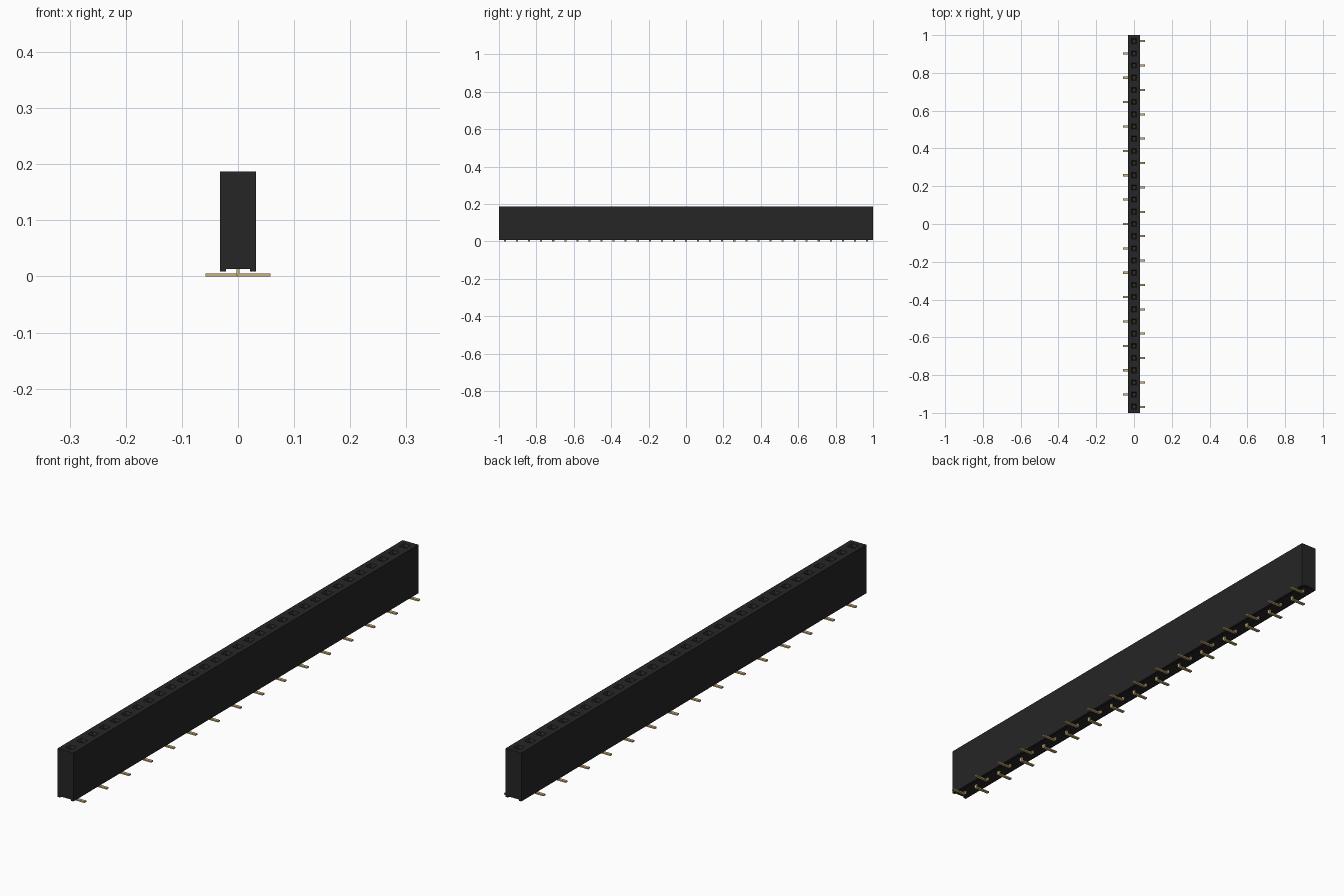
import bpy, bmesh, math

cube = bpy.data.objects.get("Cube")
if cube:
    bpy.data.objects.remove(cube, do_unlink=True)

COUNT = 31
PITCH = 2.0 / COUNT
HALF = 0.0318            # half width of the housing
BOTTOM, TOP = 0.009, 0.187


def material(name, rgb):
    m = bpy.data.materials.new(name)
    m.use_nodes = True
    m.diffuse_color = (*rgb, 1)
    m.node_tree.nodes["Principled BSDF"].inputs["Base Color"].default_value = (*rgb, 1)
    return m


black = material("black plastic", (0.02, 0.019, 0.019))
gold = material("gold metal", (0.62, 0.45, 0.19))


def finish(bm, name, mat):
    bmesh.ops.recalc_face_normals(bm, faces=bm.faces)
    mesh = bpy.data.meshes.new(name)
    bm.to_mesh(mesh)
    bm.free()
    mesh.materials.append(mat)
    ob = bpy.data.objects.new(name, mesh)
    bpy.context.collection.objects.link(ob)
    return ob


def sweep(bm, profile, stations):
    """Join copies of an xz profile at the given y stations, capping both ends."""
    rings = [[bm.verts.new((x, y, z)) for x, z in profile] for y in stations]
    n = len(profile)
    for a, b in zip(rings, rings[1:]):
        for k in range(n):
            j = (k + 1) % n
            bm.faces.new((a[k], a[j], b[j], b[k]))
    bm.faces.new(rings[0])
    bm.faces.new(rings[-1][::-1])


# Housing: channelled underside, one top cell per socket
bm = bmesh.new()
notch = 0.0215
sweep(bm,
      [(-HALF, BOTTOM), (-notch, BOTTOM), (-notch, 0.0135), (notch, 0.0135),
       (notch, BOTTOM), (HALF, BOTTOM), (HALF, TOP), (-HALF, TOP)],
      [-1 + i * PITCH for i in range(COUNT + 1)])
bmesh.ops.recalc_face_normals(bm, faces=bm.faces)
bm.normal_update()

# Sockets: square mouth, tapered lead-in, deep shaft
tops = [f for f in bm.faces if f.normal.z > 0.9 and f.calc_center_median().z > TOP - 0.001]
for thickness, depth in ((0.0185, 0), (0.005, -0.008), (0.0003, -0.1)):
    bmesh.ops.inset_individual(bm, faces=tops, thickness=thickness, depth=depth,
                               use_even_offset=True)
finish(bm, "housing", black)

# Contacts: upright shank bent into a flat foot, alternating sides
BEND = 0.004
arc = [(-0.003 + BEND * (1 - math.sin(a)), BEND * (1 - math.cos(a)))
       for a in (math.radians(d) for d in (90, 60, 30, 0))]
pin_profile = arc + [(0.058, 0), (0.058, 0.005), (0.003, 0.005),
                     (0.003, 0.09), (-0.003, 0.09)]
for i in range(COUNT):
    side = 1 if i % 2 == 0 else -1
    y = -1 + (i + 0.5) * PITCH
    bm = bmesh.new()
    sweep(bm, [(side * x, z) for x, z in pin_profile], [y - 0.0055, y + 0.0055])
    finish(bm, f"contact_pin_{i + 1:02d}", gold)
